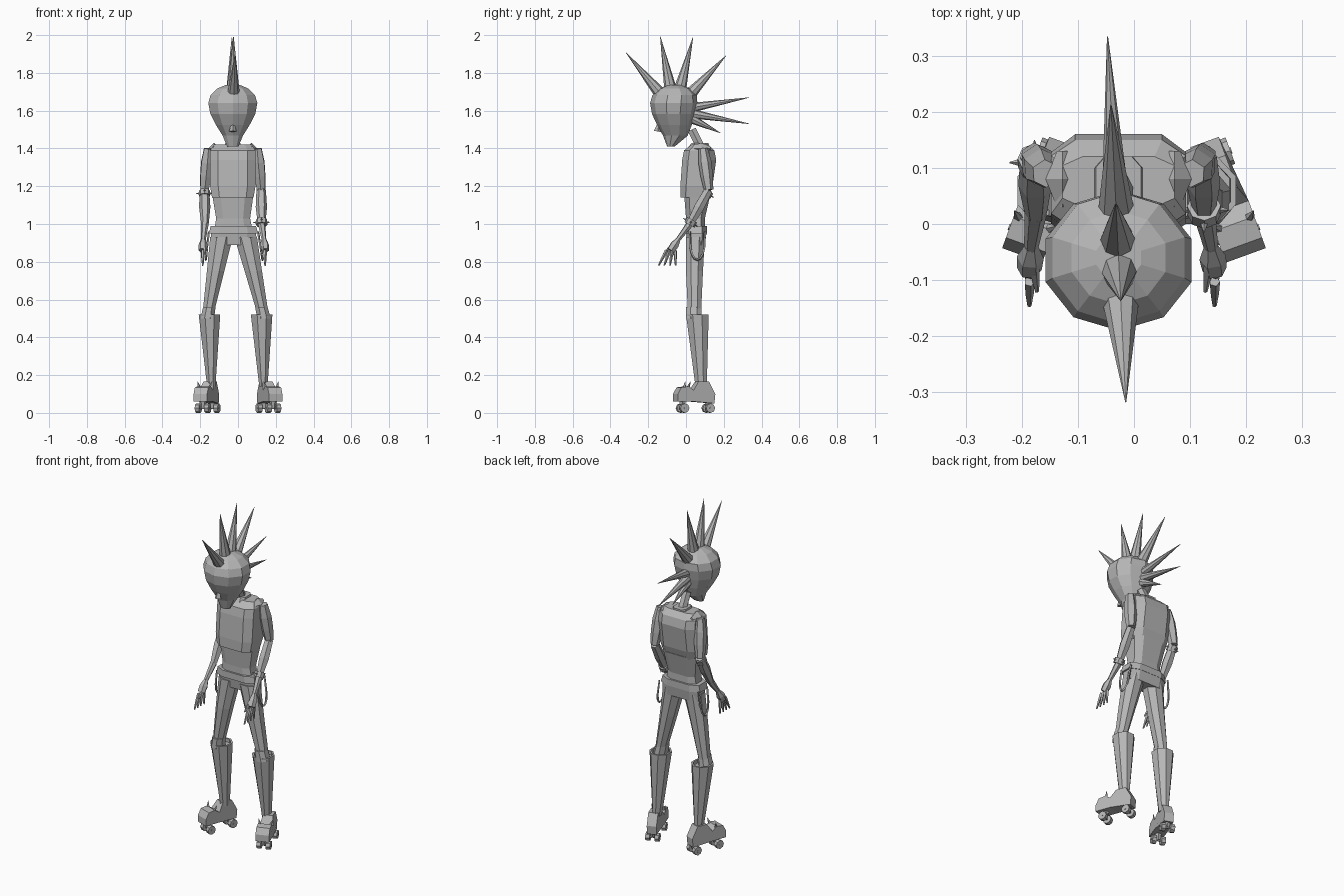
import bpy, bmesh, math
from mathutils import Vector, Matrix

default_cube = bpy.data.objects.get("Cube")
if default_cube:
    bpy.data.objects.remove(default_cube)

GREY = .47
material = bpy.data.materials.new("plain grey")
material.use_nodes = True
material.diffuse_color = (GREY, GREY, GREY, 1)
shader = material.node_tree.nodes["Principled BSDF"]
shader.inputs["Base Color"].default_value = material.diffuse_color


def body_axis(z):
    """Centre line of the figure, which drifts slightly to its right."""
    return -.025 * min(z, 1.1)


def skin(name, loops):
    """Bridge matching vertex loops, cap both ends and make an object."""
    bm = bmesh.new()
    rings = [[bm.verts.new(point) for point in loop] for loop in loops]
    for lower, upper in zip(rings, rings[1:]):
        for i in range(len(lower)):
            bm.faces.new((lower[i - 1], lower[i], upper[i], upper[i - 1]))
    bm.faces.new(rings[0])
    bm.faces.new(rings[-1])
    bmesh.ops.recalc_face_normals(bm, faces=bm.faces)
    mesh = bpy.data.meshes.new(name)
    bm.to_mesh(mesh)
    bm.free()
    mesh.materials.append(material)
    bpy.context.collection.objects.link(bpy.data.objects.new(name, mesh))


def soft_box(value, squareness):
    return math.copysign(abs(value) ** squareness, value)


def stack(name, rows, sides=8, squareness=.6, centre=body_axis):
    """Horizontal sections, each given as height, half width, front and back."""
    turns = [math.tau * (i + .5) / sides for i in range(sides)]
    across = [soft_box(math.cos(turn), squareness) for turn in turns]
    along = [soft_box(math.sin(turn), squareness) for turn in turns]
    loops = []
    for z, half_width, front, back in rows:
        middle, half_depth = (front + back) / 2, (back - front) / 2
        loops.append([(centre(z) + half_width * u / max(across),
                       middle + half_depth * v / max(along), z)
                      for u, v in zip(across, along)])
    skin(name, loops)


def tube(name, path, radii, sides=6):
    """Round sections that follow a path."""
    loops = []
    for i, (point, radius) in enumerate(zip(path, radii)):
        heading = path[min(i + 1, len(path) - 1)] - path[max(i - 1, 0)]
        turn = heading.to_track_quat("Z", "Y")
        spokes = [math.tau * k / sides for k in range(sides)]
        loops.append([point + turn @ Vector((radius * math.cos(spoke), radius * math.sin(spoke), 0))
                      for spoke in spokes])
    skin(name, loops)


def limb(name, start, end, radii, sides=6):
    """Straight tube whose radii are spread evenly from start to end."""
    last = len(radii) - 1
    path = [start.lerp(end, i / last) for i in range(len(radii))]
    tube(name, path, radii, sides)


# Head: the jaw widens from the chin, then a dome closes the crown
head_rows = []
for step in range(5):
    rise = step / 4
    swell = math.sin(rise * math.pi / 2) ** 1.5
    head_rows.append((1.41 + .23 * rise, .03 + .1 * swell,
                      -.1 - .09 * swell, -.06 + .12 * rise ** .4))
for degrees in (25, 50, 72):
    slope = math.radians(degrees)
    reach = .13 * math.cos(slope)
    head_rows.append((1.64 + .1 * math.sin(slope), reach, -.06 - reach, -.06 + reach))
stack("head", head_rows, sides=10, squareness=1)

# Nose and neck
face_x = body_axis(1.5)
limb("nose", Vector((face_x, -.14, 1.55)), Vector((face_x, -.15, 1.49)), [.003, .02], sides=4)
limb("neck", Vector((face_x, .09, 1.38)), Vector((face_x, .03, 1.5)), [.026, .026])

# Hair spikes fan out from the middle of the head, front to nape
for number, degrees in enumerate((130, 101, 76, 47, 10, -10, -26), 1):
    angle = math.radians(degrees)
    length = .4 if degrees > -20 else .27
    thickness = .035 if degrees > 20 else .025
    ray = Vector((-.05 * math.cos(angle), math.cos(angle), math.sin(angle)))
    root = Vector((face_x, -.06, 1.6))
    limb(f"hair_spike_{number}", root + ray * .1, root + ray * length, [thickness, .001], sides=8)

# Torso
stack("vest", [(1.14, .11, -.03, .12), (1.2, .12, -.03, .14), (1.34, .12, -.02, .16),
               (1.39, .12, -.01, .15), (1.42, .1, .03, .12)], squareness=.5)
stack("collar", [(1.39, .05, 0, .12), (1.43, .04, .03, .12)])
stack("midriff", [(.97, .1, 0, .1), (1.03, .09, 0, .1), (1.16, .11, -.01, .13)])
stack("trousers_top", [(.89, .12, .01, .1), (.96, .12, 0, .11)])
stack("belt", [(.95, .13, -.01, .11), (.99, .12, -.01, .11)])

for side, sign in (("right", -1), ("left", 1)):

    def at(outward, y, z):
        return Vector((body_axis(z) + sign * outward, y, z))

    def leg_axis(z):
        return body_axis(z) + sign * (.25 - .2 * z)

    def boot_axis(z):
        return body_axis(z) + sign * .138

    # Arm and shoulder strap
    shoulder, elbow, wrist = at(.13, .09, 1.4), at(.15, .12, 1.18), at(.15, .02, 1)
    hand, knuckles = at(.16, -.04, .92), at(.165, -.08, .86)
    limb(f"{side}_upper_arm", shoulder, elbow, [.025, .035, .033, .025])
    limb(f"{side}_elbow_and_forearm", elbow, wrist, [.025, .03, .02])
    limb(f"{side}_lower_forearm", wrist, hand, [.02, .013])
    limb(f"{side}_shoulder_strap", at(.1, .03, 1.4), at(.1, .13, 1.4), [.01, .03, .01], sides=4)

    # Hand with fingers spread front to back
    limb(f"{side}_palm", hand, knuckles, [.013, .024, .022])
    for number in range(4):
        spread = .03 * (number - 1.5)
        base = knuckles + Vector((0, spread / 2, 0))
        limb(f"{side}_finger_{number}", base, base + Vector((0, spread / 2 - .02, -.08)),
             [.01, .008, .004], sides=5)
    limb(f"{side}_thumb", hand, hand + Vector((-sign * .01, -.08, -.08)), [.01, .01, .004], sides=5)

    # Studded cuff: at the wrist on the left arm, near the elbow on the right
    cuff = elbow.lerp(wrist, .95 if sign > 0 else .1)
    lift = (elbow - wrist).normalized()
    limb(f"{side}_cuff", cuff - lift * .015, cuff + lift * .015, [.03, .03], sides=8)
    for number in range(4):
        spin = Matrix.Rotation(math.tau * number / 4, 3, lift)
        ray = spin @ Vector((1, 0, 0))
        limb(f"{side}_cuff_stud_{number}", cuff + ray * .025, cuff + ray * .045, [.007, .001], sides=4)

    # Trouser leg, knee band and flared boot with an open rim
    stack(f"{side}_trouser_leg", [(.53, .03, .01, .08), (.75, .046, 0, .09), (.93, .06, 0, .1)],
          squareness=1, centre=leg_axis)
    stack(f"{side}_knee_band", [(.5, .036, 0, .085), (.56, .033, 0, .08)],
          squareness=1, centre=leg_axis)
    stack(f"{side}_boot", [(.14, .022, .05, .11), (.52, .057, 0, .12),
                           (.52, .047, .01, .11), (.5, .045, .01, .11)],
          squareness=1, centre=boot_axis)

    # Hip chain hanging in a loop below the belt
    chain = []
    for step in range(9):
        turn = math.pi * step / 8
        drop = math.sin(turn) ** .6
        chain.append(at(.13 + .02 * drop, .06 - .04 * math.cos(turn), .96 - .15 * drop))
    tube(f"{side}_hip_chain", chain, [.006] * len(chain), sides=4)

    # Roller skate, toe turned outward
    placing = Matrix.Translation((sign * .148, .085, 0))
    turned = placing @ Matrix.Rotation(sign * math.radians(20), 4, "Z")

    def skate(across, forward, z):
        return turned @ Vector((across, -forward, z))

    profile = [(-.06, .05), (-.065, .1), (-.03, .165), (.03, .165), (.06, .12),
               (.09, .14), (.13, .135), (.15, .1), (.15, .06), (.06, .06)]
    skin(f"{side}_skate_shoe", [[skate(edge * (.038 if forward > .05 else .027), forward, z)
                                 for forward, z in profile] for edge in (-1, 1)])
    for end, forward in (("front", .11), ("rear", -.035)):
        hub = .025
        limb(f"{side}_{end}_truck", skate(0, forward, .07), skate(0, forward, hub), [.022, .012])
        limb(f"{side}_{end}_axle", skate(-.04, forward, hub), skate(.04, forward, hub), [.006, .006])
        for edge, place in ((-sign, "inner"), (sign, "outer")):
            limb(f"{side}_{end}_{place}_wheel", skate(edge * .014, forward, hub),
                 skate(edge * .038, forward, hub), [hub, hub], sides=8)

    # Toe studs
    for edge, place in ((-sign, "inner"), (sign, "outer")):
        limb(f"{side}_{place}_toe_stud", skate(edge * .028, .09, .13), skate(edge * .04, .08, .165),
             [.01, .001], sides=5)
